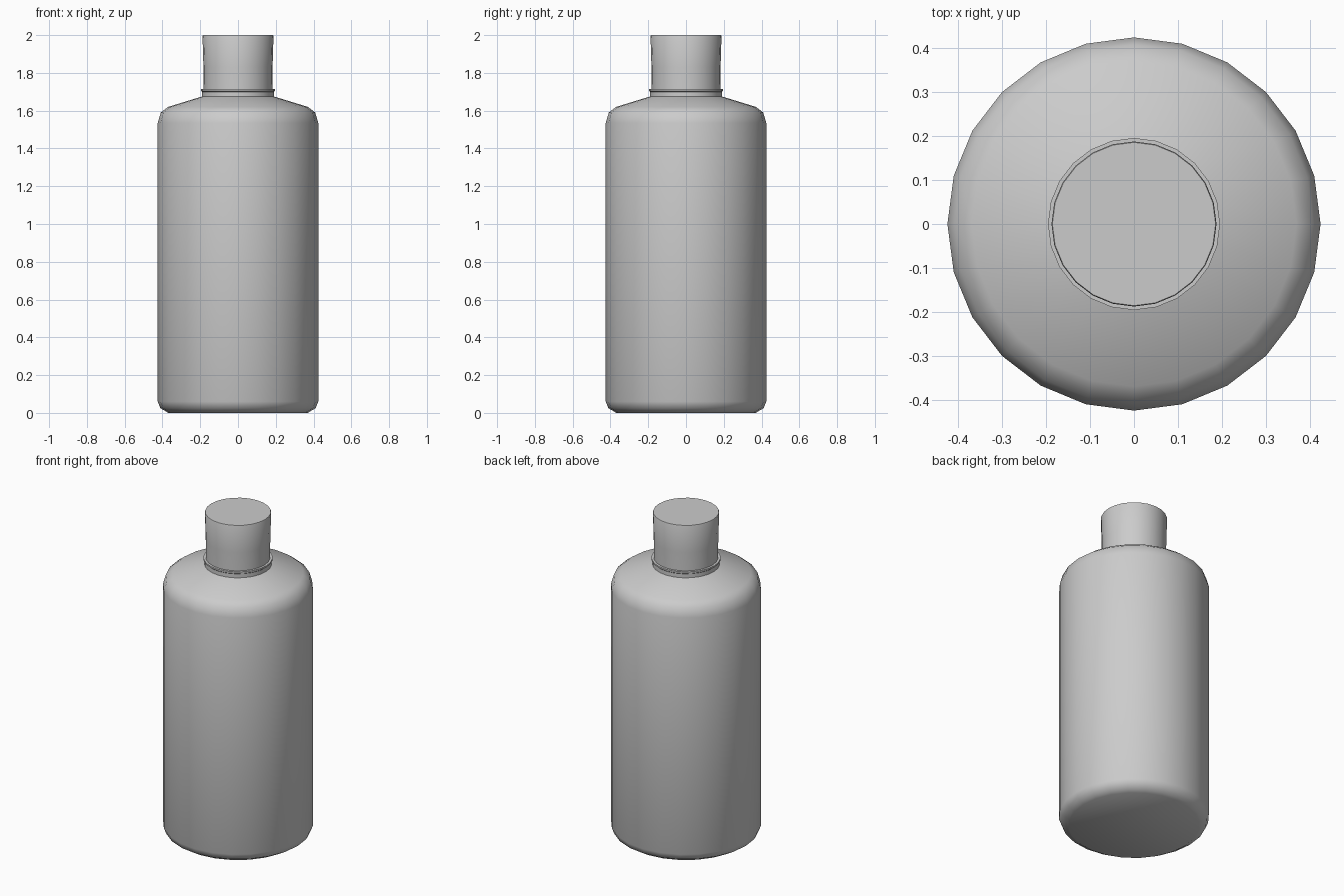
import bpy, bmesh, math

if "Cube" in bpy.data.objects:
    bpy.data.objects.remove(bpy.data.objects["Cube"])

SIDES = 24

def lathe(name, profile, angle=40):
    """Revolve (radius, z) points around z, closing both ends with flat discs."""
    bm = bmesh.new()
    rings = []
    for r, z in profile:
        rings.append([bm.verts.new((r * math.cos(2 * math.pi * i / SIDES),
                                    r * math.sin(2 * math.pi * i / SIDES), z))
                      for i in range(SIDES)])
    for a, b in zip(rings, rings[1:]):
        for i in range(SIDES):
            j = (i + 1) % SIDES
            bm.faces.new((a[i], a[j], b[j], b[i]))
    bm.faces.new(rings[0][::-1])
    bm.faces.new(rings[-1])
    mesh = bpy.data.meshes.new(name)
    bm.to_mesh(mesh)
    bm.free()
    obj = bpy.data.objects.new(name, mesh)
    bpy.context.collection.objects.link(obj)
    bpy.ops.object.select_all(action='DESELECT')
    obj.select_set(True)
    bpy.context.view_layer.objects.active = obj
    bpy.ops.object.shade_smooth_by_angle(angle=math.radians(angle))
    return obj

# Bottle body: rounded base, straight wall, sloped shoulder, short neck
lathe("bottle_body", [
    (0.37, 0.0), (0.385, 0.01), (0.411, 0.025), (0.425, 0.06),
    (0.425, 1.535), (0.409, 1.59), (0.37, 1.62),
    (0.19, 1.675), (0.19, 1.71)], 50)

# Thin safety ring at the base of the cap
lathe("neck_ring", [(0.19, 1.70), (0.196, 1.705), (0.196, 1.715), (0.184, 1.715)], 30)

# Screw cap, flaring very slightly toward the top
lathe("cap", [(0.182, 1.71), (0.183, 1.83), (0.188, 1.995), (0.186, 2.0)], 30)
